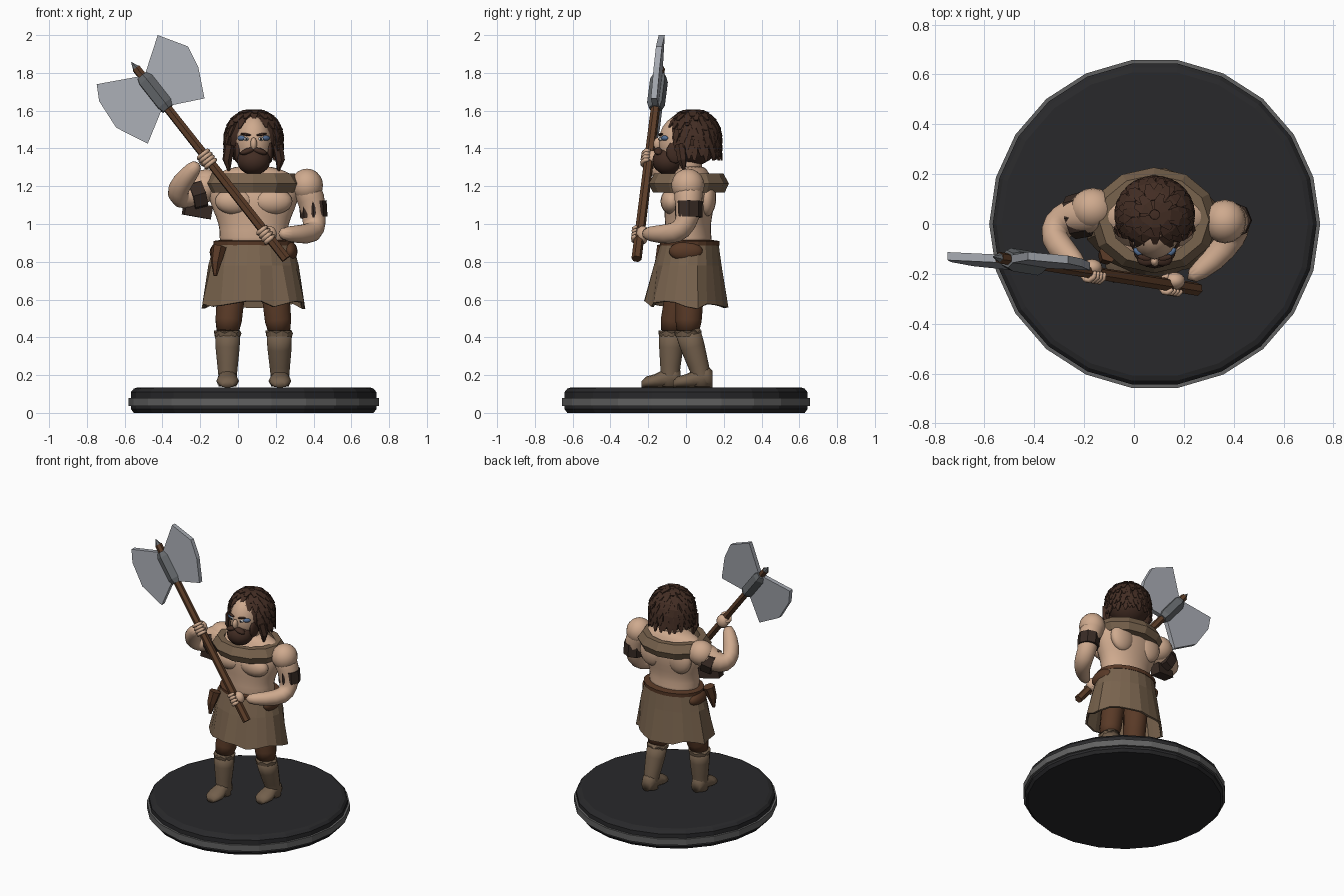
import bpy, bmesh, random
from math import sin, cos, pi, radians
from mathutils import Vector as V, Matrix

if "Cube" in bpy.data.objects:
    bpy.data.objects.remove(bpy.data.objects["Cube"])

random.seed(4)
MATS = {}
COL = dict(skin=(.62, .40, .27), hair=(.055, .026, .017), hide=(.19, .125, .075), boot=(.17, .115, .072),
           brown=(.10, .042, .02), band=(.04, .024, .018), wood=(.11, .048, .022), steel=(.38, .40, .44),
           iron=(.13, .14, .15), black=(.022, .022, .024), rim=(.12, .12, .12), white=(.7, .7, .7), blue=(.09, .16, .3))


def finish(name, bm, col, smooth=True, subsurf=0, solid=0):
    bmesh.ops.recalc_face_normals(bm, faces=bm.faces)
    me = bpy.data.meshes.new(name)
    bm.to_mesh(me)
    bm.free()
    ob = bpy.data.objects.new(name, me)
    bpy.context.collection.objects.link(ob)
    if col not in MATS:
        MATS[col] = bpy.data.materials.new(col)
        MATS[col].diffuse_color = (*COL[col], 1)
    me.materials.append(MATS[col])
    for p in me.polygons:
        p.use_smooth = smooth
    if solid:
        ob.modifiers.new("solid", 'SOLIDIFY').thickness = solid
    if subsurf:
        ob.modifiers.new("sub", 'SUBSURF').levels = subsurf
    return ob


def skin_rings(bm, rings, caps=True, closed=False):
    """Bridge rings of points into a surface."""
    vs = [[bm.verts.new(p) for p in r] for r in rings]
    n = len(vs[0])
    for a, b in zip(vs, vs[1:] + (vs[:1] if closed else [])):
        for i in range(n):
            bm.faces.new((a[i], a[(i + 1) % n], b[(i + 1) % n], b[i]))
    if caps and not closed:
        bm.faces.new(vs[0])
        bm.faces.new(vs[-1])


def ring(c, rx, ry, n, off=0):
    return [V((c[0] + rx * cos(2 * pi * (i + off) / n), c[1] + ry * sin(2 * pi * (i + off) / n), c[2])) for i in range(n)]


def stack(name, secs, n, col, caps=True, closed=False, **k):
    """Horizontal elliptical sections: (x, y, z, rx, ry)."""
    bm = bmesh.new()
    skin_rings(bm, [ring(s[:3], s[3], s[4], n) for s in secs], caps, closed)
    return finish(name, bm, col, **k)


def tube_into(bm, pts, radii, n):
    pts = [V(p) for p in pts]
    rings, u = [], None
    for i, (p, r) in enumerate(zip(pts, radii)):
        t = (pts[min(i + 1, len(pts) - 1)] - pts[max(i - 1, 0)]).normalized()
        u = t.orthogonal() if u is None else u - t * u.dot(t)
        u.normalize()
        w = t.cross(u)
        rings.append([p + (u * cos(2 * pi * j / n) + w * sin(2 * pi * j / n)) * r for j in range(n)])
    skin_rings(bm, rings)


def tube(name, pts, radii, n, col, **k):
    bm = bmesh.new()
    tube_into(bm, pts, radii, n)
    return finish(name, bm, col, **k)


def ball(name, c, r, col, rot=(0, 0, 0), seg=16):
    bm = bmesh.new()
    bmesh.ops.create_uvsphere(bm, u_segments=seg, v_segments=seg * 5 // 8, radius=1)
    ob = finish(name, bm, col)
    ob.location, ob.scale, ob.rotation_euler = c, r, [radians(a) for a in rot]
    return ob


# Round display base with a raised rim band
BX = .083
stack("base", [(BX, 0, z, r, r) for z, r in ((0, .635), (.02, .65), (.11, .65), (.128, .635), (.135, .615))], 22, 'black', smooth=False)
stack("base_rim", [(BX, 0, z, r, r) for z, r in ((.036, .645), (.036, .664), (.08, .664), (.08, .645))], 22, 'rim', smooth=False)

# Legs, boots and feet
for side, hip, knee, ankle, toe in (("left", (-.02, 0, .82), (-.055, -.075, .43), (-.055, -.085, .19), -.235),
                                    ("right", (.18, .03, .82), (.218, .01, .43), (.222, .085, .19), -.07)):
    h, k, a = V(hip), V(knee), V(ankle)
    tube(side + "_trouser_leg", [h, h.lerp(k, .6), h.lerp(k, .85), k], [.085, .075, .072, .06], 12, 'brown')
    tube(side + "_boot", [k, k.lerp(a, .35), k.lerp(a, .75), a, a - V((0, 0, .05))], [.069, .066, .056, .05, .05], 12, 'boot')
    bm = bmesh.new()
    cuff = [ring(k + V((0, 0, z)), r, r, 14) for z, r in ((-.025, .068), (.005, .073))]
    for p in cuff[1][::2]:
        p.z -= .014
    skin_rings(bm, cuff)
    finish(side + "_boot_cuff", bm, 'boot', smooth=False)
    heel = a.y + .055
    bm = bmesh.new()
    secs = ((heel, .035, .045), (heel - .03, .05, .06), (heel - .10, .05, .045), (toe + .07, .06, .036), (toe + .025, .052, .03), (toe, .028, .018))
    skin_rings(bm, [[V((a.x + w * cos(2 * pi * i / 12), y, max(.135, .133 + hh * (1 + sin(2 * pi * i / 12))))) for i in range(12)] for y, w, hh in secs])
    finish(side + "_foot", bm, 'boot')

# Hide skirt with ragged hem, belt and hip pouches
bm = bmesh.new()
N = 22
rows = []
for z, rx, ry, cy, j in ((.91, .205, .152, .02, 0), (.78, .235, .178, .01, .008), (.58, .275, .215, 0, .014)):
    row = ring((.083, cy, z), rx, ry, N)
    for p in row:
        d = random.uniform(-1, 1) * j
        p += V(((p.x - .083) * d * 4, p.y * d * 4, random.uniform(-2.2, 1) * j if z < .6 else 0))
    rows.append(row)
skin_rings(bm, rows, caps=False)
finish("skirt", bm, 'hide', smooth=False, solid=.014)
stack("belt", [(.083, .02, .885, .212, .158), (.083, .02, .91, .214, .16), (.083, .02, .915, .18, .12)], 22, 'brown', smooth=False)
ball("right_pouch", (.275, .0, .855), (.04, .09, .052), 'brown')
ball("left_pouch", (-.105, .02, .85), (.045, .085, .05), 'brown')
tube("pouch_strap", [(-.10, -.115, .88), (-.115, -.135, .8), (-.12, -.145, .725)], [.04, .03, .01], 6, 'brown', smooth=False)

# Torso, chest muscles and neck
stack("torso", [(.083, y, z, rx, ry) for z, y, rx, ry in ((.86, .02, .185, .135), (.93, .01, .185, .125), (1.0, .01, .185, .122),
      (1.08, .015, .225, .135), (1.16, .02, .25, .14), (1.23, .03, .25, .115), (1.275, .03, .19, .09), (1.31, .03, .09, .07))], 16, 'skin', subsurf=1)
for s in (-1, 1):
    ball("chest_muscle", (.083 + s * .1, -.075, 1.12), (.105, .06, .07), 'skin')
    ball("shoulder_blade", (.083 + s * .11, .11, 1.14), (.09, .05, .1), 'skin')
tube("neck", [(.083, .02, 1.25), (.083, .01, 1.4)], [.075, .065], 12, 'skin')

# Angular fur collar ring
stack("collar", [(.08, .015, z, .257 * k, .212 * k) for z, k in ((1.268, .86), (1.215, 1), (1.168, .9), (1.168, .68), (1.268, .68))],
      12, 'hide', closed=True, smooth=False)

# Shaft line of the axe
A, B = V((.255, -.262, .815)), V((-.54, -.135, 1.825))
D = (B - A).normalized()


def on_shaft(z):
    return A + (B - A) * ((z - A.z) / (B.z - A.z))


def arm(side, pts, radii, grip_z, back):
    """Arm tube, palm behind the shaft and four fingers curled around it."""
    g = on_shaft(grip_z)
    tube(side + "_arm", pts + [g + V(back) * .03], radii, 12, 'skin', subsurf=1)
    ball(side + "_palm", g + V(back) * .022, (.042, .035, .045), 'skin')
    e1 = (V(back) - D * D.dot(V(back))).normalized()
    e2 = D.cross(e1)
    bm = bmesh.new()
    for i in range(4):
        c = g + D * (i - 1.5) * .021
        tube_into(bm, [c + (e1 * cos(t) + e2 * sin(t)) * .034 for t in [radians(x) for x in range(20, 300, 40)]],
                  [.012] * 6 + [.007], 6)
    finish(side + "_fingers", bm, 'skin')


# Arms, shoulders and arm bands
arm("right", [(.32, .02, 1.23), (.375, .01, 1.18), (.40, .015, 1.08), (.405, 0, 1.0), (.40, -.045, .948), (.32, -.15, .945), (.21, -.225, .95)],
    [.07, .085, .07, .063, .062, .05, .034], .945, (.5, .8, 0))
ball("right_shoulder", (.365, .01, 1.205), (.085, .088, .088), 'skin')
arm("left", [(-.10, .05, 1.22), (-.17, .045, 1.2), (-.25, .03, 1.155), (-.315, -.01, 1.14), (-.325, -.06, 1.18), (-.265, -.13, 1.26), (-.205, -.175, 1.325)],
    [.07, .085, .08, .07, .062, .052, .034], 1.345, (-.3, .9, 0))
ball("left_shoulder", (-.165, .06, 1.205), (.09, .085, .085), 'skin')
tube("right_arm_band", [(.395, .015, 1.12), (.402, .015, 1.035)], [.074, .072], 8, 'band', smooth=False)
tube("left_arm_band", [(-.285, .01, 1.085), (-.145, .04, 1.06)], [.05, .05], 4, 'band', smooth=False)
tube("left_arm_band_loop", [(-.19, .04, 1.165), (-.255, .025, 1.145)], [.092, .088], 8, 'band', smooth=False)

# Axe: shaft, socket, spike and two fanned blades
tube("axe_shaft", [A, B], [.027, .024], 6, 'wood', smooth=False)
tube("axe_socket", [on_shaft(1.61), on_shaft(1.635), on_shaft(1.76), on_shaft(1.785)], [.036, .048, .048, .036], 6, 'iron', smooth=False)
tube("axe_spike", [B - D * .01, B + D * .04], [.024, .002], 6, 'iron', smooth=False)


def blade(name, outline):
    bm = bmesh.new()
    rings = []
    for s in (-1, 1):
        pts = []
        for x, z in outline:
            along = (V((x, 0, z)) - V((B.x, 0, B.z))).dot(V((D.x, 0, D.z)).normalized())
            pts.append(V((x, B.y + along * .1 + s * .016, z)))
        rings.append(pts)
    skin_rings(bm, rings)
    finish(name, bm, 'steel', smooth=False)


blade("axe_blade_inner", [(-.49, 1.80), (-.425, 2.0), (-.265, 1.94), (-.21, 1.83), (-.177, 1.665), (-.37, 1.625)])
blade("axe_blade_outer", [(-.53, 1.78), (-.748, 1.74), (-.735, 1.65), (-.645, 1.51), (-.478, 1.425), (-.40, 1.615)])

# Head and face
ball("head", (.083, -.03, 1.43), (.098, .115, .145), 'skin')
ball("nose", (.083, -.15, 1.425), (.018, .022, .034), 'skin', seg=8)
ball("beard", (.083, -.095, 1.335), (.088, .083, .075), 'hair')
for s in (-1, 1):
    ball("moustache", (.083 + s * .032, -.145, 1.385), (.042, .026, .017), 'hair', (0, s * 18, 0), 8)
    ball("sideburn", (.083 + s * .085, -.055, 1.38), (.02, .05, .06), 'hair', seg=8)
    ball("eye", (.083 + s * .038, -.132, 1.45), (.015, .012, .01), 'white', seg=8)
    ball("pupil", (.083 + s * .038, -.141, 1.45), (.006, .005, .007), 'black', seg=8)
    ball("eyebrow", (.083 + s * .042, -.135, 1.474), (.03, .012, .007), 'hair', (0, -s * 8, -s * -12), 8)
    ball("face_paint", (.083 + s * .066, -.113, 1.455), (.026, .014, .014), 'blue', (0, 0, s * 40), 8)

# Hair: smooth cap covered with rows of tapered locks
HC = V((.083, .038, 1.455))
ball("hair_cap", HC, (.148, .143, .147), 'hair')


def scalp(az, phi, k):
    drop = max(0, phi - 90) / 60 * .14
    p = radians(min(phi, 90))
    return HC + V((sin(az) * sin(p) * .15 * k, -cos(az) * sin(p) * .145 * k, cos(p) * .15 * k - drop))


bm = bmesh.new()
for phi, n in ((8, 9), (24, 15), (40, 20), (56, 26), (72, 28), (88, 28), (106, 28)):
    for i in range(n):
        az = 2 * pi * (i + random.random() * .5) / n
        front = abs((az + pi) % (2 * pi) - pi)
        if front < radians(52) and phi > 42:
            continue
        w = pi / n * 1.1
        tip = phi + random.uniform(24, 36)
        skin_rings(bm, [[scalp(az - w * q, f, k0), scalp(az + w * q, f, k0), scalp(az + w * q, f, k1), scalp(az - w * q, f, k1)]
                        for f, q, k0, k1 in ((phi, 1, .96, 1.02), ((phi + tip) / 2, .95, .98, 1.06), (tip, .3, 1.03, 1.08))])
finish("hair_locks", bm, 'hair', smooth=False)
for s in (-1, 1):
    tube("side_lock", [(.083 + s * .125, -.03, 1.42), (.083 + s * .14, -.02, 1.34), (.083 + s * .13, -.01, 1.275)], [.03, .026, .005], 6, 'hair', smooth=False)

for m in bpy.data.materials:
    if m.users and not m.is_grease_pencil:
        m.use_nodes = True
        m.node_tree.nodes["Principled BSDF"].inputs["Base Color"].default_value = m.diffuse_color
